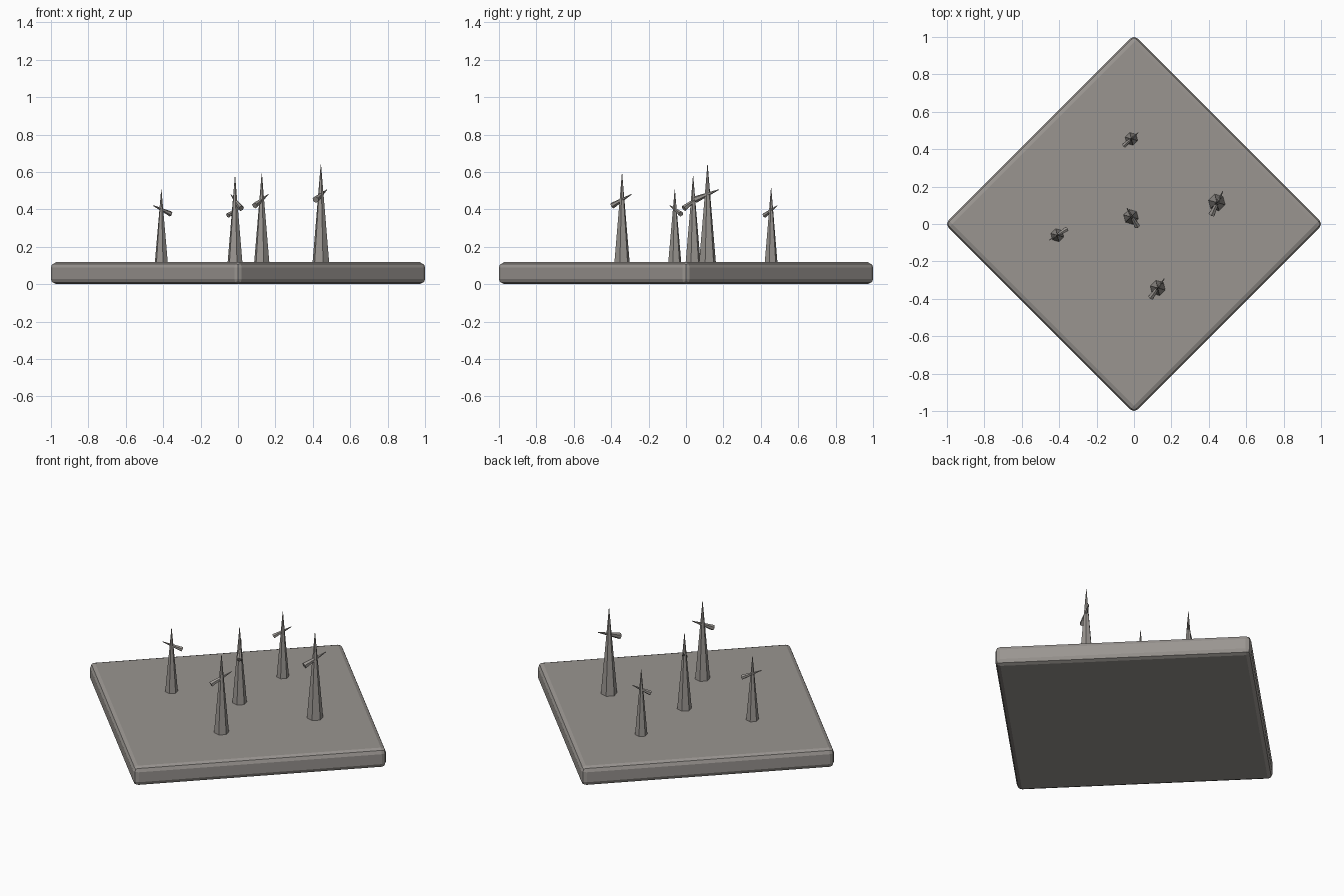
import bpy
import math
from mathutils import Vector

if "Cube" in bpy.data.objects:
    bpy.data.objects.remove(bpy.data.objects["Cube"])

stone = bpy.data.materials.new("warm_grey_stone")
stone.diffuse_color = (0.32, 0.30, 0.28, 1)
stone.use_nodes = True
stone.node_tree.nodes["Principled BSDF"].inputs["Base Color"].default_value = stone.diffuse_color


def tapered(name, start, end, r_start, r_end, sides, spin=0.0):
    """Tapered prism running from start to end."""
    a, b = Vector(start), Vector(end)
    d = b - a
    bpy.ops.mesh.primitive_cone_add(vertices=sides, radius1=r_start, radius2=r_end,
                                    depth=d.length, location=(a + b) / 2)
    ob = bpy.context.object
    ob.rotation_euler = d.to_track_quat('Z', 'Y').to_euler() if d.xy.length > 1e-6 else (0, 0, spin)
    ob.name = name
    ob.data.materials.append(stone)
    return ob


# Base slab: square turned 45 degrees with rounded edges
TOP, BEVEL = 0.117, 0.028
side = 2 * (1 + BEVEL * (math.sqrt(2) - 1)) / math.sqrt(2)
bpy.ops.mesh.primitive_cube_add(size=1, location=(0, 0, TOP / 2), rotation=(0, 0, math.pi / 4))
slab = bpy.context.object
slab.name = "base_slab"
slab.scale = (side, side, TOP)
bpy.ops.object.transform_apply(location=False, rotation=False, scale=True)
mod = slab.modifiers.new("rounded_edges", 'BEVEL')
mod.width = BEVEL
mod.segments = 2
slab.data.materials.append(stone)

# Spikes: x, y, tip height, base radius, barb thick end, barb thin end
spikes = [
    (-0.41, -0.06, 0.505, 0.036, (-0.36, -0.027, 0.375), (-0.453, -0.086, 0.42)),
    (-0.016, 0.038, 0.578, 0.041, (0.017, -0.012, 0.405), (-0.038, 0.085, 0.478)),
    (0.443, 0.115, 0.64, 0.046, (0.415, 0.05, 0.452), (0.475, 0.175, 0.505)),
    (0.127, -0.342, 0.592, 0.042, (0.09, -0.393, 0.42), (0.162, -0.292, 0.48)),
    (-0.014, 0.455, 0.515, 0.035, (-0.053, 0.42, 0.367), (0.022, 0.488, 0.42)),
]
for i, (x, y, tip, r, thick, thin) in enumerate(spikes, 1):
    tapered(f"spike_{i}", (x, y, TOP - 0.01), (x, y, tip), r * 1.02, 0.001, 6, 0.25)
    tapered(f"barb_{i}", thick, thin, r * 0.4, 0.002, 6)
